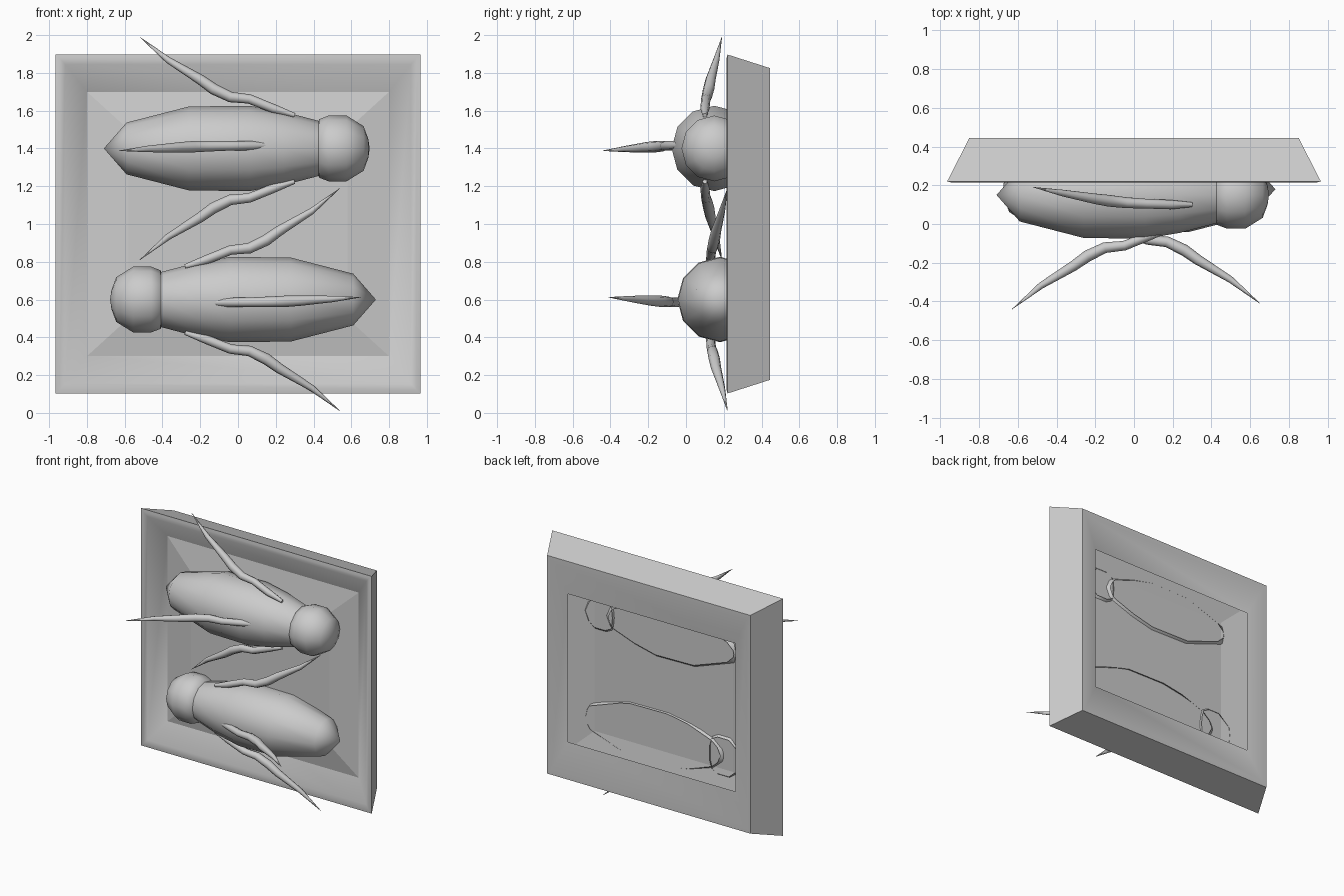
import bpy, bmesh, math
from mathutils import Vector, Matrix

if "Cube" in bpy.data.objects:
    bpy.data.objects.remove(bpy.data.objects["Cube"])


def finish(name, bm, angle):
    bmesh.ops.recalc_face_normals(bm, faces=bm.faces[:])
    me = bpy.data.meshes.new(name)
    bm.to_mesh(me)
    bm.free()
    ob = bpy.data.objects.new(name, me)
    bpy.context.collection.objects.link(ob)
    bpy.ops.object.select_all(action='DESELECT')
    ob.select_set(True)
    bpy.context.view_layer.objects.active = ob
    bpy.ops.object.shade_smooth_by_angle(angle=math.radians(angle))
    return ob


def bridge(bm, a, b):
    n = len(a)
    for i in range(n):
        bm.faces.new((a[i], a[(i + 1) % n], b[(i + 1) % n], b[i]))


def rect(bm, hx, hz, y):
    return [bm.verts.new((sx * hx, y, 1 + sz * hz))
            for sx, sz in ((-1, -1), (1, -1), (1, 1), (-1, 1))]


# Picture frame: moulding profile as nested rectangles (half width, half height, y)
bm = bmesh.new()
rings = [rect(bm, *p) for p in (
    (0.80, 0.70, 0.30), (0.915, 0.845, 0.225), (0.945, 0.878, 0.215),
    (0.965, 0.897, 0.22), (0.85, 0.825, 0.445), (0.82, 0.79, 0.445),
    (0.70, 0.56, 0.41))]
for i, r in enumerate(rings):
    bridge(bm, r, rings[(i + 1) % len(rings)])
finish("frame", bm, 50)

# Raised backing panel
bm = bmesh.new()
outer, inner = rect(bm, 0.80, 0.70, 0.30), rect(bm, 0.58, 0.50, 0.265)
bridge(bm, outer, inner)
bm.faces.new(inner)
finish("backing_panel", bm, 5)


def lathe(name, profile, sides, mat):
    # Solid of revolution about the insect's long axis, open behind the panel
    bm = bmesh.new()
    prev = None
    for x, r in profile:
        if r == 0:
            ring = [bm.verts.new((x, 0, 0))]
        else:
            ring = [bm.verts.new((x, r * math.cos(t), r * math.sin(t)))
                    for t in (2 * math.pi * k / sides for k in range(sides))]
        if prev:
            if len(prev) == 1 or len(ring) == 1:
                tip, loop = (prev[0], ring) if len(prev) == 1 else (ring[0], prev)
                for i in range(sides):
                    bm.faces.new((tip, loop[i], loop[(i + 1) % sides]))
            else:
                bridge(bm, prev, ring)
        prev = ring
    bm.transform(mat)
    bmesh.ops.bisect_plane(bm, geom=bm.verts[:] + bm.edges[:] + bm.faces[:],
                           plane_co=(0, 0.28, 0), plane_no=(0, 1, 0), clear_outer=True)
    finish(name, bm, 60)


# Leg path: x, distance from body axis, sideways offset, thickness
LEG = [(0.30, 0.175, -0.05, 0.012), (0.19, 0.21, -0.05, 0.024),
       (0.06, 0.262, -0.045, 0.025), (-0.04, 0.272, -0.04, 0.028),
       (-0.13, 0.315, -0.03, 0.03), (-0.20, 0.365, -0.02, 0.027),
       (-0.37, 0.468, 0.01, 0.017), (-0.52, 0.59, 0.04, 0.001)]


def leg(name, dx, up, side, mat):
    bm = bmesh.new()
    pts = [Vector((x + dx, 0, 0)) + up * r + side * s for x, r, s, _ in LEG]
    prev = None
    for i, p in enumerate(pts):
        d = (pts[min(i + 1, len(pts) - 1)] - pts[max(i - 1, 0)]).normalized()
        u = d.cross(side).normalized()
        v = d.cross(u)
        ring = [bm.verts.new(p + LEG[i][3] * (u * math.cos(t) + v * math.sin(t)))
                for t in (math.pi * k / 4 for k in range(8))]
        if prev:
            bridge(bm, prev, ring)
        else:
            bm.faces.new(ring)
        prev = ring
    bm.faces.new(prev)
    bm.transform(mat)
    finish(name, bm, 60)


BODY = [(-0.71, 0), (-0.59, 0.137), (-0.26, 0.222), (0.06, 0.226),
        (0.24, 0.195), (0.43, 0.145), (0.52, 0.09), (0.54, 0)]
HEAD = [(0.40, 0), (0.412, 0.11), (0.43, 0.155), (0.48, 0.174), (0.575, 0.174),
        (0.665, 0.118), (0.69, 0.05), (0.697, 0)]
Y, Z = Vector((0, 1, 0)), Vector((0, 0, 1))

# Two insects, the lower one turned head to tail
for tag, mat in (("upper", Matrix.Translation((0, 0.15, 1.4))),
                 ("lower", Matrix.Translation((0.02, 0.18, 0.6)) @ Matrix.Rotation(math.pi, 4, 'Y'))):
    lathe(tag + "_body", BODY, 12, mat)
    lathe(tag + "_head", HEAD, 12, mat)
    leg(tag + "_leg_a", 0, Z, Y, mat)
    leg(tag + "_leg_b", 0, -Z, Y, mat)
    leg(tag + "_leg_front", -0.11, -Y, Z * -0.3, mat)
